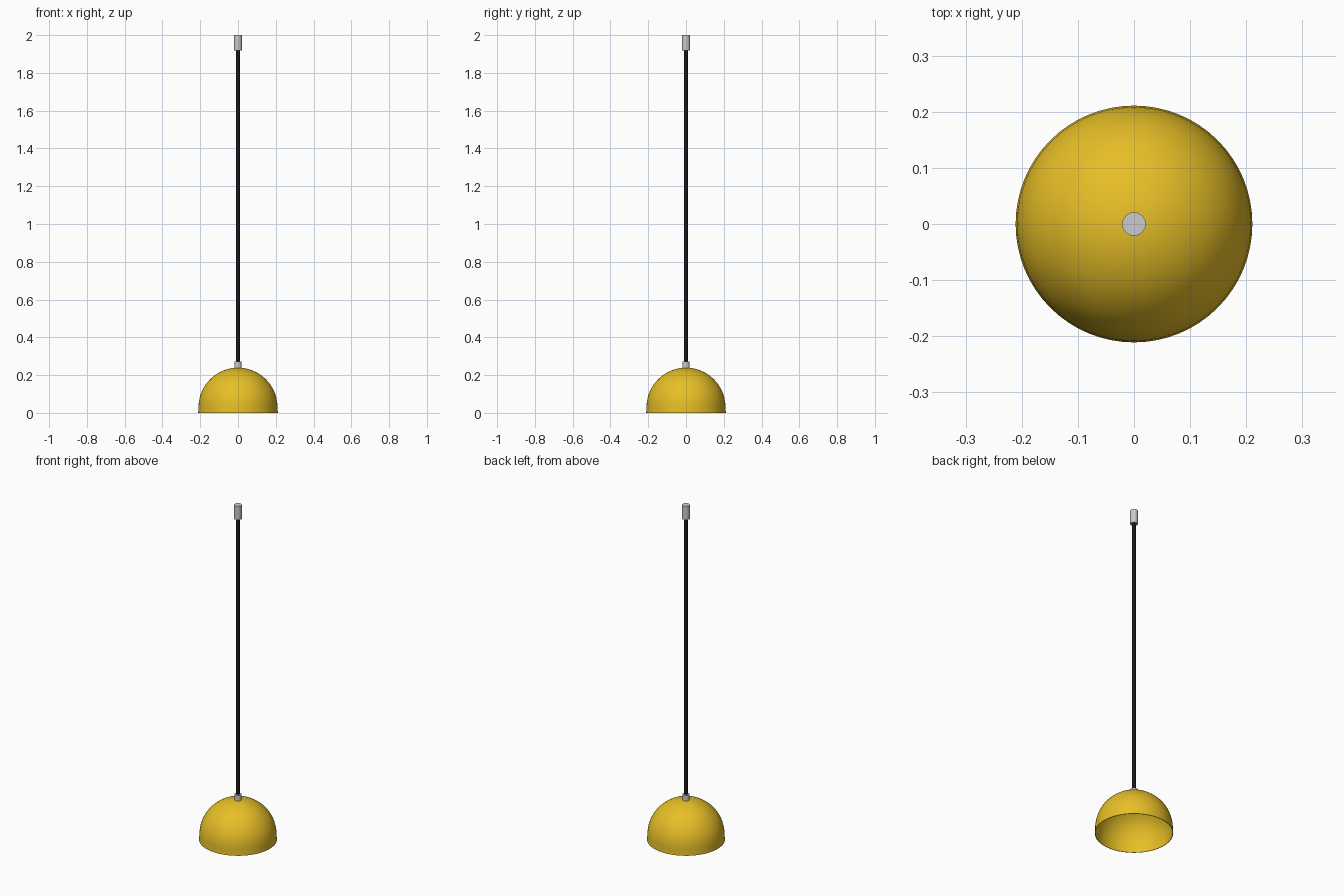
import bpy
from math import sin, cos, pi, radians

if "Cube" in bpy.data.objects:
    bpy.data.objects.remove(bpy.data.objects["Cube"])


def material(name, color):
    m = bpy.data.materials.new(name)
    m.diffuse_color = color
    m.use_nodes = True
    m.node_tree.nodes["Principled BSDF"].inputs["Base Color"].default_value = m.diffuse_color
    return m


def lathe(name, profile, mat=None, n=64):
    """Revolve (radius, z) points around z; radius 0 makes a pole."""
    verts, rings, faces = [], [], []
    for r, z in profile:
        count = 1 if r == 0 else n
        rings.append([len(verts) + i % count for i in range(n)])
        verts += [(r * cos(2 * pi * i / n), r * sin(2 * pi * i / n), z) for i in range(count)]
    for a, b in zip(rings, rings[1:]):
        for i in range(n):
            j = (i + 1) % n
            faces.append(list(dict.fromkeys((a[i], a[j], b[j], b[i]))))
    mesh = bpy.data.meshes.new(name)
    mesh.from_pydata(verts, [], faces)
    ob = bpy.data.objects.new(name, mesh)
    bpy.context.collection.objects.link(ob)
    if mat:
        mesh.materials.append(mat)
    bpy.ops.object.select_all(action='DESELECT')
    bpy.context.view_layer.objects.active = ob
    ob.select_set(True)
    bpy.ops.object.shade_smooth_by_angle(angle=radians(35))
    return ob


def rod(name, r, z0, z1, mat=None):
    return lathe(name, [(0, z0), (r, z0), (r, z1), (0, z1)], mat, 32)


yellow = material("yellow_enamel", (0.80, 0.52, 0.02, 1))
black = material("black_cord", (0.01, 0.01, 0.01, 1))


# Hollow dome shade: hemisphere on a short straight skirt, inner and outer skin
def arc(r, steps=20):
    return [(r * cos(pi / 2 * i / steps) if i < steps else 0,
             0.03 + r * sin(pi / 2 * i / steps)) for i in range(steps + 1)]


outer = [(0.211, 0)] + arc(0.209)
inner = [(0.208, 0)] + arc(0.206)
lathe("lamp_shade", inner[::-1] + outer, yellow)

# Hanging hardware
rod("shade_collar", 0.019, 0.232, 0.271)
rod("cord", 0.01, 0.265, 1.925, black)
rod("ceiling_fitting", 0.021, 1.918, 2.0)
